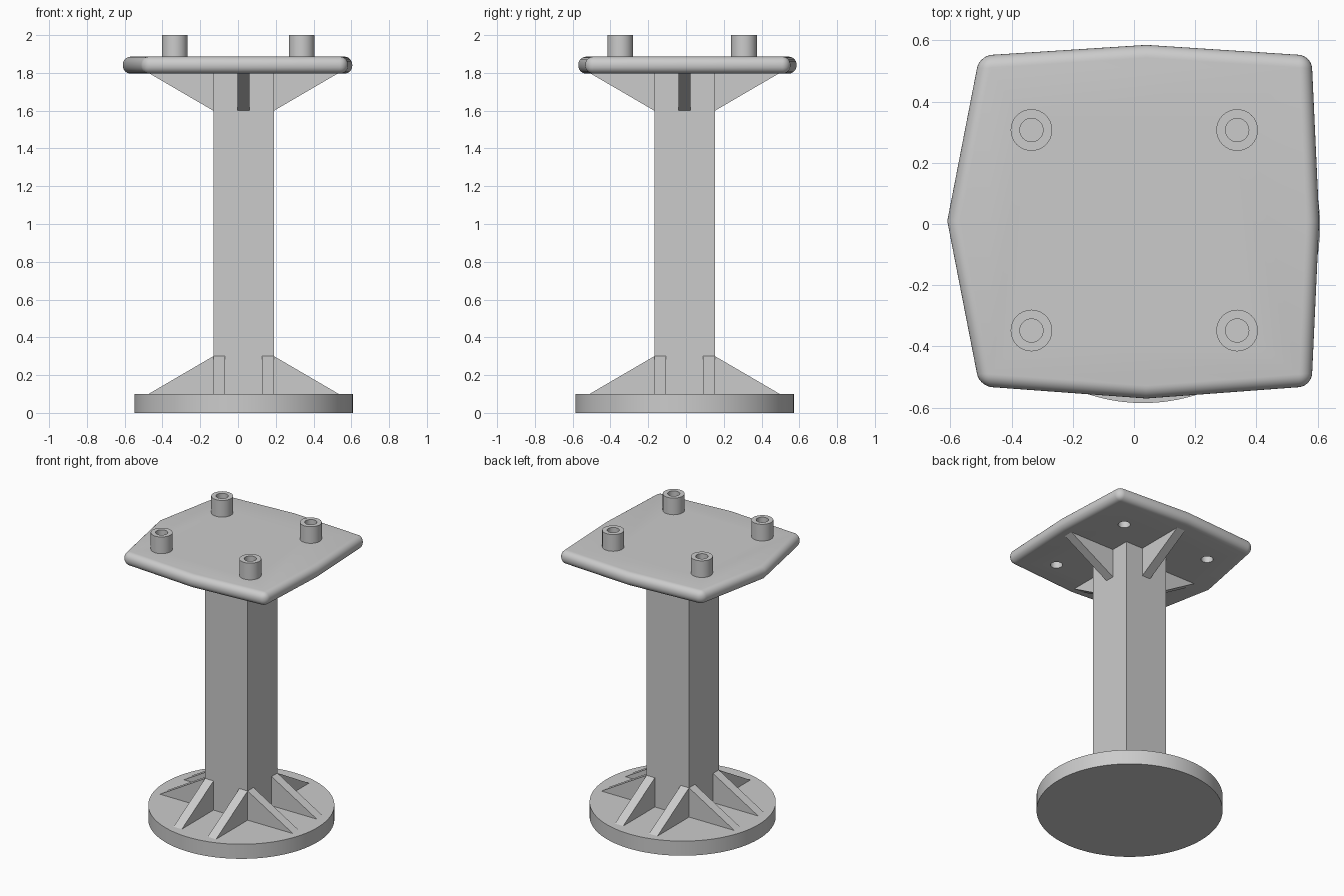
import bpy, bmesh, math
from mathutils import Matrix, Vector

if "Cube" in bpy.data.objects:
    bpy.data.objects.remove(bpy.data.objects["Cube"], do_unlink=True)

CX, CY = 0.03, -0.007      # pedestal axis
HALF = 0.161               # half width of the column
RIB = 0.063                # rib thickness

grey = bpy.data.materials.new("plain grey")
grey.use_nodes = True
grey.diffuse_color = (0.6, 0.6, 0.6, 1)
grey.node_tree.nodes["Principled BSDF"].inputs["Base Color"].default_value = (0.6, 0.6, 0.6, 1)


def make(name, bm, smooth=True):
    bmesh.ops.recalc_face_normals(bm, faces=bm.faces)
    mesh = bpy.data.meshes.new(name)
    bm.to_mesh(mesh)
    bm.free()
    mesh.materials.append(grey)
    obj = bpy.data.objects.new(name, mesh)
    bpy.context.collection.objects.link(obj)
    if smooth:
        shade(obj)
    return obj


def shade(obj):
    bpy.ops.object.select_all(action="DESELECT")
    obj.select_set(True)
    bpy.context.view_layer.objects.active = obj
    bpy.ops.object.shade_smooth_by_angle(angle=math.radians(32))


def prism(points, offset):
    """Extrude a flat polygon along a vector."""
    bm = bmesh.new()
    face = bm.faces.new([bm.verts.new(p) for p in points])
    ext = bmesh.ops.extrude_face_region(bm, geom=[face], use_keep_orig=True)
    bmesh.ops.translate(bm, verts=[v for v in ext["geom"] if isinstance(v, bmesh.types.BMVert)],
                        vec=Vector(offset))
    return bm


def cylinder(x, y, z0, z1, radius, sides):
    bm = bmesh.new()
    bmesh.ops.create_cone(bm, cap_ends=True, segments=sides, radius1=radius, radius2=radius,
                          depth=z1 - z0, matrix=Matrix.Translation((x, y, (z0 + z1) / 2)))
    return bm


def rib(name, turn, side, z_root, z_flange):
    """Triangular gusset against one column face, shifted sideways."""
    profile = [(HALF, z_root), (HALF, z_flange), (HALF + 0.343, z_flange)]
    bm = prism([(r, side - RIB / 2, z) for r, z in profile], (0, RIB, 0))
    bm.transform(Matrix.Translation((CX, CY, 0)) @ Matrix.Rotation(turn * math.pi / 2, 4, "Z"))
    make(name, bm, False)


# Round foot and square column
make("base_disc", cylinder(CX, CY, 0, 0.1, 0.578, 96))
square = [(CX + sx * HALF, CY + sy * HALF, 0.1) for sx, sy in ((-1, -1), (1, -1), (1, 1), (-1, 1))]
make("column", prism(square, (0, 0, 1.7)), False)

# Paired ribs at the foot, single ribs under the plate
for turn in range(4):
    for side in (-1, 1):
        rib("base_rib", turn, side * (HALF - RIB / 2), 0.3, 0.1)
    rib("plate_rib", turn, 0, 1.6, 1.8)

# Top plate with bowed sides, rounded edges and rounded corners
outline = [(-0.61, 0.01), (-0.505, -0.53), (0.04, -0.57), (0.58, -0.53),
           (0.605, 0.01), (0.58, 0.55), (0.04, 0.585), (-0.505, 0.55)]
bm = prism([(x, y, 1.796) for x, y in outline], (0, 0, 0.09))
corners = []
for e in bm.edges:
    a, b = (v.co for v in e.verts)
    is_corner = abs(a.x) > 0.4 and abs(a.y) > 0.4
    if abs(a.z - b.z) < 0.01 or is_corner:
        corners.append(e)
bmesh.ops.bevel(bm, geom=corners, offset=0.042, offset_type="OFFSET", segments=7,
                profile=0.5, affect="EDGES", clamp_overlap=True)
plate = make("top_plate", bm, False)

# Hollow bosses, bored through the plate
for x in (-0.335, 0.337):
    for y in (0.307, -0.348):
        bore = make("bore_cutter", cylinder(x, y, 1.7, 2.1, 0.038, 32), False)
        boss = make("boss", cylinder(x, y, 1.886, 2.0, 0.068, 32), False)
        for target in (plate, boss):
            mod = target.modifiers.new("bore", "BOOLEAN")
            mod.operation, mod.solver, mod.object = "DIFFERENCE", "EXACT", bore
            bpy.context.view_layer.objects.active = target
            bpy.ops.object.modifier_apply(modifier=mod.name)
        bpy.data.objects.remove(bore, do_unlink=True)
        shade(boss)
shade(plate)
